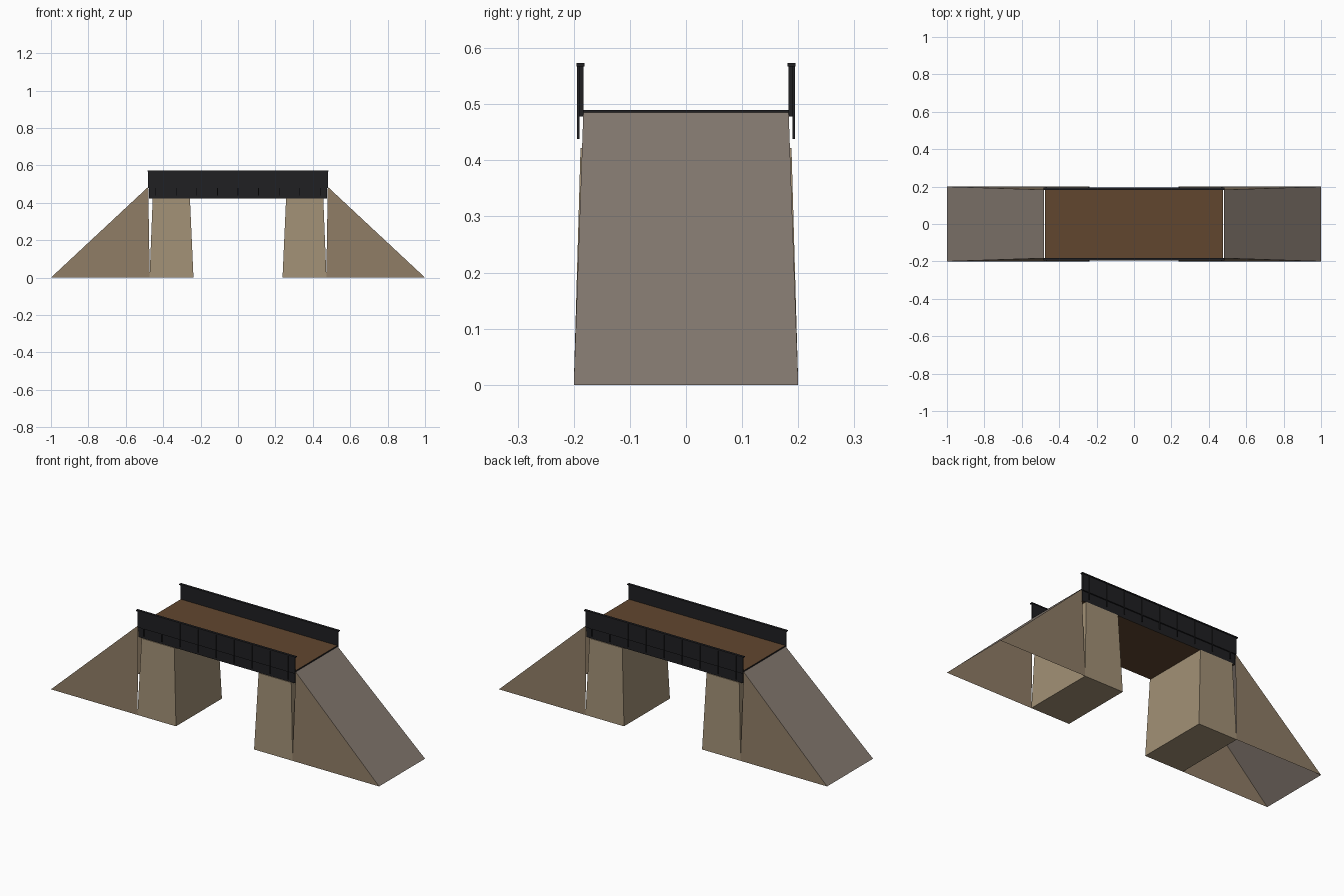
import bpy

if "Cube" in bpy.data.objects:
    bpy.data.objects.remove(bpy.data.objects["Cube"])


def material(name, rgb):
    m = bpy.data.materials.new(name)
    m.diffuse_color = (*rgb, 1)
    m.use_nodes = True
    m.node_tree.nodes["Principled BSDF"].inputs["Base Color"].default_value = m.diffuse_color
    return m


STONE = material("stone", (0.36, 0.28, 0.18))
EARTH = material("embankment_side", (0.27, 0.20, 0.13))
ROAD = material("ramp_surface", (0.23, 0.19, 0.16))
WOOD = material("deck_brown", (0.12, 0.062, 0.028))
IRON = material("dark_iron", (0.014, 0.014, 0.016))


def build(name, verts, faces, mats, slots=None):
    me = bpy.data.meshes.new(name)
    me.from_pydata(verts, [], faces)
    for m in mats:
        me.materials.append(m)
    for i, p in enumerate(me.polygons):
        p.material_index = slots[i] if slots else 0
    ob = bpy.data.objects.new(name, me)
    bpy.context.collection.objects.link(ob)
    return ob


BOX_FACES = [(3, 2, 1, 0), (4, 5, 6, 7), (0, 1, 5, 4),
             (1, 2, 6, 5), (2, 3, 7, 6), (3, 0, 4, 7)]


def block(name, bottom, top, z, mats, slots=None):
    """Box or tapered block; bottom and top are (x0, x1, y0, y1)."""
    verts = []
    for (x0, x1, y0, y1), h in zip((bottom, top), z):
        verts += [(x0, y0, h), (x1, y0, h), (x1, y1, h), (x0, y1, h)]
    return build(name, verts, BOX_FACES, mats, slots)


def box(name, x, y, z, mats, slots=None):
    return block(name, (*x, *y), (*x, *y), z, mats, slots)


def mirror(ob, axis):
    mod = ob.modifiers.new("mirror", 'MIRROR')
    mod.use_axis = [a == axis for a in "xyz"]
    mod.use_mirror_merge = False


# Approach ramps: sloped road and two side walls, open underneath and at the back
ramp = build("ramp",
             [(1, -0.2, 0), (1, 0.2, 0), (0.48, 0.183, 0.485), (0.48, -0.183, 0.485),
              (0.472, -0.2, 0), (0.472, 0.2, 0)],
             [(0, 1, 2, 3), (4, 0, 3), (1, 5, 2)], [ROAD, EARTH], [0, 1, 1])
mirror(ramp, "x")

# Tapered stone piers
pier = block("pier", (0.238, 0.473, -0.2, 0.2), (0.257, 0.456, -0.188, 0.188),
             (0, 0.422), [STONE])
mirror(pier, "x")

# Deck: brown above and below, dark edges
box("deck", (-0.477, 0.477), (-0.184, 0.184), (0.422, 0.49),
    [WOOD, IRON], [0, 0, 1, 1, 1, 1])

# Parapet walls with cap rails
mirror(box("parapet", (-0.48, 0.48), (-0.191, -0.183), (0.478, 0.568), [IRON]), "y")
mirror(box("cap_rail", (-0.485, 0.485), (-0.195, -0.181), (0.567, 0.573), [IRON]), "y")

# Vertical ribs along the outside
for i in range(9):
    x = (i - 4) * 0.11
    rib = box(f"rib_{i + 1}", (x - 0.002, x + 0.002), (-0.194, -0.190), (0.438, 0.567), [IRON])
    mirror(rib, "y")
